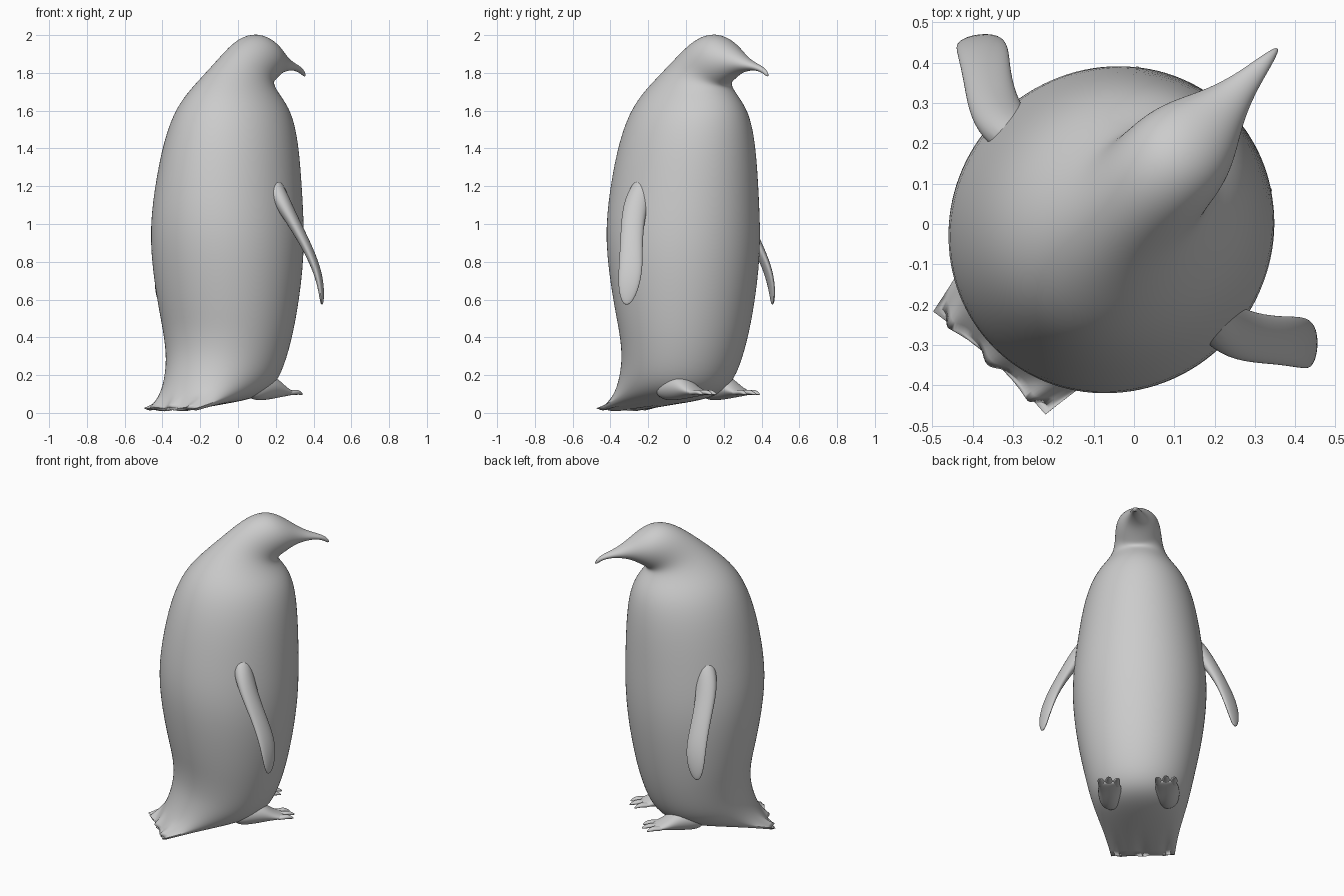
import bpy, bmesh, math
from mathutils import Vector, Matrix

if "Cube" in bpy.data.objects:
    bpy.data.objects.remove(bpy.data.objects["Cube"])

grey = bpy.data.materials.new("plain_grey")
grey.use_nodes = True
COLOUR = (0.6, 0.6, 0.6, 1)
grey.diffuse_color = COLOUR
grey.node_tree.nodes["Principled BSDF"].inputs["Base Color"].default_value = COLOUR

# The bird is built facing local +x, then turned to face diagonally
PLACE = Matrix.Translation((-0.02, 0.025, 0)) @ Matrix.Rotation(math.radians(47.5), 4, "Z")


def loft(name, rings, segs=16, jag=0.0):
    """Skin elliptical rings (centre, axis a, axis b); jag frays the first ring."""
    bm = bmesh.new()
    loops = []
    for k, (c, a, b) in enumerate(rings):
        loop = []
        for i in range(segs):
            t = math.tau * i / segs
            p = Vector(c) + Vector(a) * math.cos(t) + Vector(b) * math.sin(t)
            if k == 0 and i % 4 == 0:
                p += Vector((-jag, 0, jag * .3))
            loop.append(bm.verts.new(p))
        loops.append(loop)
    for lo, hi in zip(loops, loops[1:]):
        for i in range(segs):
            j = (i + 1) % segs
            bm.faces.new((lo[i], lo[j], hi[j], hi[i]))
    end = bm.faces.new(loops[0][::-1])
    bm.faces.new(loops[-1])
    if jag:
        # Keep the frayed tail edge crisp
        crease = bm.edges.layers.float.new("crease_edge")
        for e in end.edges:
            e[crease] = 1
    bm.transform(PLACE)
    bmesh.ops.recalc_face_normals(bm, faces=bm.faces[:])
    for f in bm.faces:
        f.smooth = True
    mesh = bpy.data.meshes.new(name)
    bm.to_mesh(mesh)
    bm.free()
    mesh.materials.append(grey)
    obj = bpy.data.objects.new(name, mesh)
    bpy.context.collection.objects.link(obj)
    sub = obj.modifiers.new("smooth", "SUBSURF")
    sub.levels = sub.render_levels = 2
    return obj


# Body, tail, head and beak: back x, back z, front x, front z, half width
PROFILE = [
    (-.485, .028, -.475, .008, .19), (-.45, .09, -.25, .035, .215),
    (-.415, .17, -.05, .055, .25), (-.388, .27, .10, .08, .285),
    (-.382, .36, .20, .145, .31), (-.394, .47, .265, .30, .34),
    (-.425, .60, .315, .50, .373), (-.48, .93, .366, .83, .412),
    (-.458, 1.19, .366, 1.14, .38), (-.405, 1.45, .358, 1.43, .34),
    (-.33, 1.635, .33, 1.59, .282), (-.22, 1.755, .28, 1.67, .20),
    (-.11, 1.85, .243, 1.715, .152), (-.01, 1.932, .245, 1.735, .14),
    (.08, 1.99, .263, 1.748, .136), (.175, 2.012, .29, 1.765, .125),
    (.26, 1.98, .325, 1.785, .10), (.335, 1.925, .36, 1.80, .07),
    (.405, 1.877, .405, 1.81, .045), (.47, 1.85, .46, 1.815, .028),
    (.53, 1.828, .515, 1.803, .016), (.562, 1.79, .552, 1.775, .005),
]
rings = []
for bx, bz, fx, fz, w in PROFILE:
    back, front = Vector((bx, 0, bz)), Vector((fx, 0, fz))
    rings.append(((back + front) / 2, (back - front) / 2, (0, w, 0)))
loft("body", rings, 32, 0.035)

# Flipper: centre x, y, z, half chord, half thickness
FLIPPER = [
    (-.05, .29, 1.25, .05, .05), (-.045, .36, 1.15, .07, .05),
    (-.025, .425, 1.04, .064, .036), (.022, .489, .90, .06, .028),
    (.06, .535, .77, .066, .023), (.068, .56, .67, .058, .017),
    (.066, .569, .60, .036, .011), (.064, .571, .572, .012, .005),
]
# Foot: x, z, half width, half height
FOOT = [(-.08, .14, .03, .03), (-.04, .13, .065, .065), (.04, .14, .075, .075),
        (.11, .135, .072, .062), (.17, .115, .068, .032), (.22, .106, .064, .016),
        (.245, .105, .055, .008)]
# Toe: distance along, height, half width, half height
TOE = [(0, .107, .024, .014), (.04, .107, .023, .014), (.08, .111, .021, .014),
       (.105, .105, .013, .010), (.125, .098, .005, .004)]

for side, s in (("left", 1), ("right", -1)):
    chord = Vector((.8, -.6 * s, 0))
    pts = [Vector((x, y * s, z)) for x, y, z, _, _ in FLIPPER]
    rings = []
    for i, p in enumerate(pts):
        along = pts[min(i + 1, len(pts) - 1)] - pts[max(i - 1, 0)]
        flat = along.cross(chord).normalized()
        rings.append((p, chord * FLIPPER[i][3], flat * FLIPPER[i][4]))
    loft(side + "_flipper", rings)

    loft(side + "_foot", [((x, .17 * s, z), (0, w, 0), (0, 0, h))
                          for x, z, w, h in FOOT])
    for n, spread in (("inner", -1), ("middle", 0), ("outer", 1)):
        rings = []
        for d, z, w, h in TOE:
            reach = d * (1 - .15 * abs(spread))
            y = .17 + spread * (.04 + .1 * d)
            rings.append(((.185 + reach, y * s, z), (0, w, 0), (0, 0, h)))
        loft(f"{side}_{n}_toe", rings, 12)
